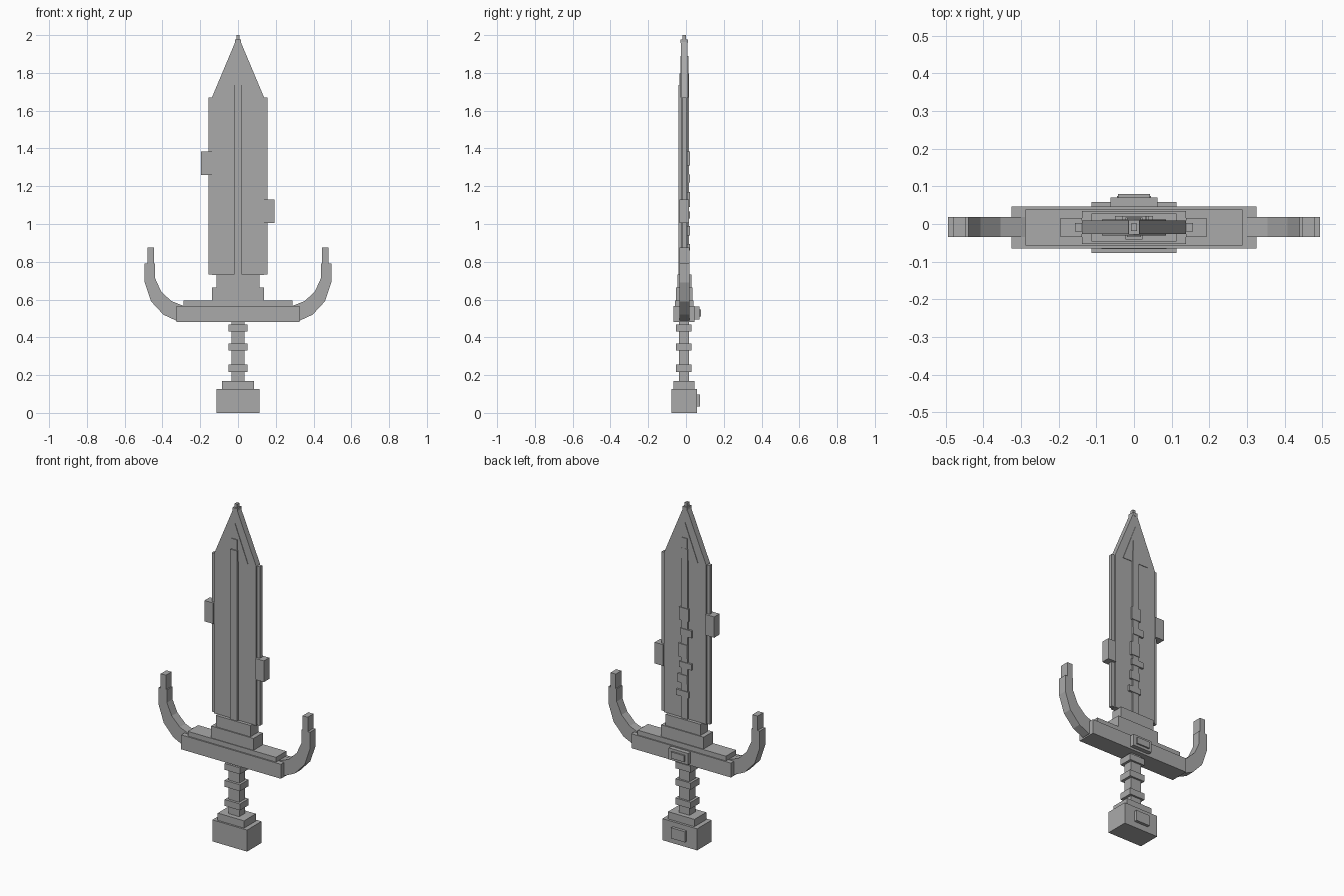
import bpy, bmesh

cube = bpy.data.objects.get("Cube")
if cube:
    bpy.data.objects.remove(cube, do_unlink=True)

grey = bpy.data.materials.new("plain_grey")
grey.use_nodes = True
grey.diffuse_color = (0.4, 0.4, 0.4, 1)
bsdf = next(n for n in grey.node_tree.nodes if n.type == 'BSDF_PRINCIPLED')
bsdf.inputs["Base Color"].default_value = (0.4, 0.4, 0.4, 1)


def prism(name, outline, y0, y1):
    """Extrude an x-z outline from y0 to y1."""
    bm = bmesh.new()
    face = bm.faces.new([bm.verts.new((x, y0, z)) for x, z in outline])
    ext = bmesh.ops.extrude_face_region(bm, geom=[face])["geom"]
    verts = [v for v in ext if isinstance(v, bmesh.types.BMVert)]
    bmesh.ops.translate(bm, verts=verts, vec=(0, y1 - y0, 0))
    bmesh.ops.recalc_face_normals(bm, faces=bm.faces)
    mesh = bpy.data.meshes.new(name)
    bm.to_mesh(mesh)
    bm.free()
    mesh.materials.append(grey)
    obj = bpy.data.objects.new(name, mesh)
    bpy.context.scene.collection.objects.link(obj)
    return obj


def box(name, x0, x1, y0, y1, z0, z1):
    return prism(name, [(x0, z0), (x1, z0), (x1, z1), (x0, z1)], y0, y1)


def block(name, half_x, y0, y1, z0, z1):
    return box(name, -half_x, half_x, y0, y1, z0, z1)


# Pommel with a raised plate on the back
block("pommel", 0.113, -0.077, 0.058, 0, 0.127)
block("pommel_cap", 0.086, -0.066, 0.044, 0.127, 0.17)
block("pommel_plate", 0.045, 0.058, 0.075, 0.035, 0.098)

# Grip and its rings
block("grip", 0.035, -0.038, 0.017, 0.17, 0.485)
for i, z in enumerate((0.217, 0.33, 0.43)):
    block(f"grip_ring_{i + 1}", 0.05, -0.053, 0.028, z, z + 0.038)

# Stepped guard, jewel and blade collar
block("guard", 0.325, -0.065, 0.046, 0.482, 0.567)
block("guard_top", 0.288, -0.057, 0.039, 0.567, 0.595)
block("guard_jewel_base", 0.063, 0.046, 0.071, 0.495, 0.563)
block("guard_jewel", 0.043, 0.071, 0.08, 0.51, 0.548)
block("collar_lower", 0.138, -0.053, 0.034, 0.595, 0.665)
block("collar_upper", 0.113, -0.046, 0.028, 0.665, 0.732)

# Curved guard horns
HORN = [(0.30, 0.49), (0.33, 0.49), (0.395, 0.52), (0.46, 0.59), (0.494, 0.69),
        (0.494, 0.79), (0.48, 0.79), (0.48, 0.875), (0.446, 0.875),
        (0.446, 0.79), (0.44, 0.79), (0.44, 0.715), (0.408, 0.645),
        (0.355, 0.593), (0.29, 0.567)]
for side, s in (("left", 1), ("right", -1)):
    prism(f"horn_{side}", [(s * x, z) for x, z in HORN], -0.035, 0.018)

# Blade with a tapering point, thin cutting edges and a tip
prism("blade", [(-0.138, 0.73), (0.138, 0.73), (0.138, 1.67), (0.012, 1.97),
                (-0.012, 1.97), (-0.138, 1.67)], -0.027, 0.009)
for side, s in (("left", 1), ("right", -1)):
    box(f"edge_{side}", min(s * 0.136, s * 0.157), max(s * 0.136, s * 0.157),
        -0.02, 0.002, 0.732, 1.67)
block("tip_cap", 0.015, -0.028, 0.01, 1.958, 1.978)
block("tip", 0.008, -0.019, 0.001, 1.978, 2.0)

# Raised point panel and central ridge, through both faces
prism("point_panel", [(-0.085, 1.67), (0.085, 1.67), (0, 1.89)], -0.03, 0.012)
block("ridge_end", 0.018, -0.035, 0.016, 1.70, 1.797)
block("ridge", 0.022, -0.041, 0.017, 0.73, 1.735)

# Notched spikes on the cutting edges
box("spike_right", -0.195, -0.138, -0.034, 0.016, 1.26, 1.383)
box("spike_left", 0.138, 0.193, -0.034, 0.016, 1.005, 1.13)

# Stepped rune blocks along the back of the ridge
RUNES = [(-0.03, 0.03, 1.31, 1.385), (-0.05, 0.022, 1.22, 1.262),
         (-0.022, 0.035, 1.09, 1.17), (-0.05, 0.03, 1.03, 1.065),
         (-0.022, 0.04, 0.94, 0.99), (-0.03, 0.05, 0.86, 0.895)]
for i, (x0, x1, z0, z1) in enumerate(RUNES):
    box(f"rune_{i + 1}", x0, x1, 0.005, 0.021, z0, z1)
